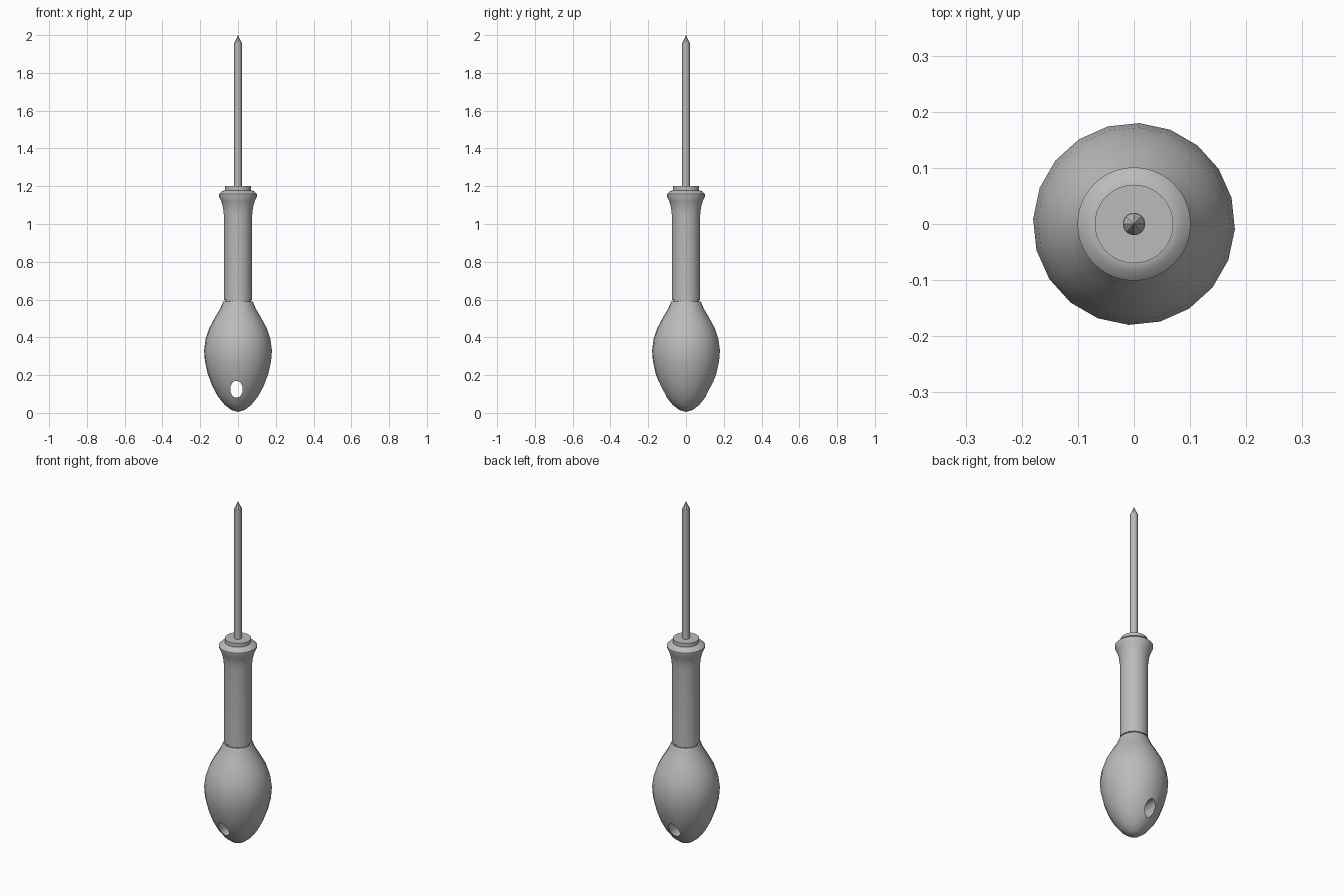
import bpy, bmesh, math
from mathutils import Matrix

cube = bpy.data.objects.get("Cube")
if cube:
    bpy.data.objects.remove(cube, do_unlink=True)

grey = bpy.data.materials.new("plain grey")
grey.use_nodes = True
grey.diffuse_color = (0.5, 0.5, 0.5, 1)
grey.node_tree.nodes["Principled BSDF"].inputs["Base Color"].default_value = (0.5, 0.5, 0.5, 1)


def add_object(name, bm):
    mesh = bpy.data.meshes.new(name)
    bmesh.ops.recalc_face_normals(bm, faces=bm.faces)
    bm.to_mesh(mesh)
    bm.free()
    obj = bpy.data.objects.new(name, mesh)
    bpy.context.collection.objects.link(obj)
    mesh.materials.append(grey)
    return obj


def select_only(obj):
    bpy.ops.object.select_all(action="DESELECT")
    obj.select_set(True)
    bpy.context.view_layer.objects.active = obj


def smooth(obj, degrees=32):
    select_only(obj)
    bpy.ops.object.shade_smooth_by_angle(angle=math.radians(degrees))


def lathe(name, profile, sides, turn=0.0):
    """Revolve (radius, height) points into a closed solid."""
    bm = bmesh.new()
    rings = []
    for r, z in profile:
        if r == 0:
            rings.append([bm.verts.new((0, 0, z))] * sides)
            continue
        angles = [math.radians(turn) + math.tau * i / sides for i in range(sides)]
        rings.append([bm.verts.new((r * math.cos(a), r * math.sin(a), z)) for a in angles])
    for low, high in zip(rings, rings[1:]):
        for i in range(sides):
            j = (i + 1) % sides
            corners = dict.fromkeys((low[i], low[j], high[j], high[i]))
            bm.faces.new(list(corners))
    for ring in (rings[0], rings[-1]):
        if ring[0] != ring[1]:
            bm.faces.new(ring)
    return add_object(name, bm)


# Bulbous handle end
bulb = lathe("handle_bulb", [
    (0, 0.005), (0.035, 0.015), (0.07, 0.042), (0.105, 0.085), (0.135, 0.14),
    (0.16, 0.205), (0.175, 0.27), (0.18, 0.33), (0.172, 0.39), (0.152, 0.45),
    (0.122, 0.505), (0.095, 0.55), (0.078, 0.59)], 20, -3)

# Oval hanging hole through the bulb, front to back
bm = bmesh.new()
bmesh.ops.create_cone(bm, cap_ends=True, segments=16, radius1=1, radius2=1, depth=1)
bm.transform(Matrix.Translation((-0.008, 0, 0.125)) @ Matrix.Diagonal((0.033, 1, 0.045, 1))
             @ Matrix.Rotation(math.pi / 2, 4, "X"))
cutter = add_object("hole_cutter", bm)
cutter.hide_render = True
cut = bulb.modifiers.new("hanging hole", "BOOLEAN")
cut.object = cutter
cut.operation = "DIFFERENCE"
cut.solver = "EXACT"
select_only(bulb)
bpy.ops.object.modifier_apply(modifier=cut.name)
bpy.data.objects.remove(cutter, do_unlink=True)
smooth(bulb)

# Narrow seam, grip with flared top, and collar
smooth(lathe("seam_ring", [(0.07, 0.58), (0.07, 0.61)], 40))
smooth(lathe("grip", [
    (0.075, 0.598), (0.075, 1.05), (0.079, 1.085), (0.088, 1.12),
    (0.101, 1.148), (0.101, 1.158), (0.085, 1.173), (0.07, 1.178)], 40))
smooth(lathe("collar", [(0.07, 1.17), (0.07, 1.2)], 40))

# Steel rod and pointed tip
smooth(lathe("shaft", [(0.02, 1.19), (0.02, 1.957)], 20))
lathe("tip", [(0.02, 1.957), (0, 2.0)], 8)
